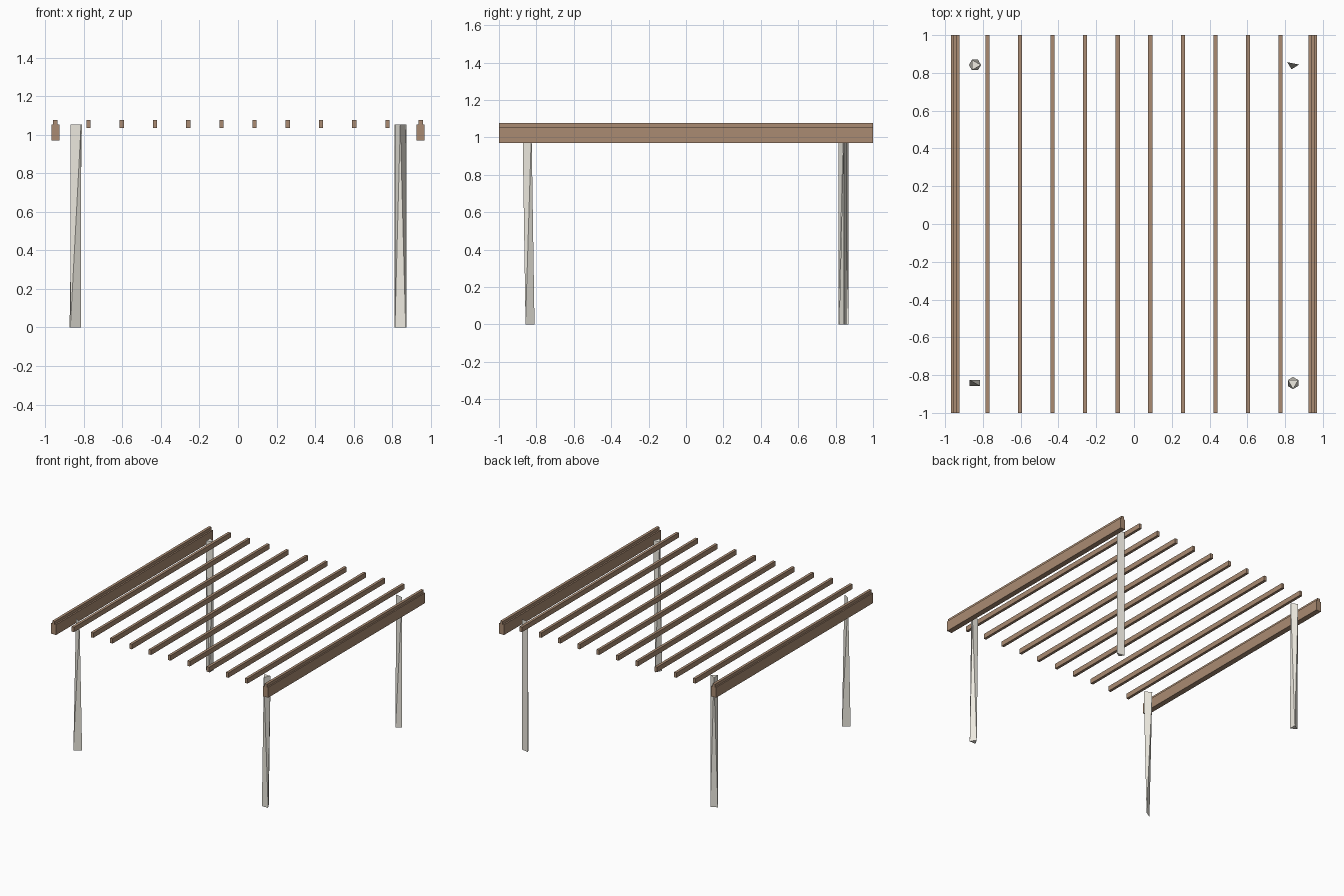
import bpy, bmesh
from math import cos, sin, radians

if "Cube" in bpy.data.objects:
    bpy.data.objects.remove(bpy.data.objects["Cube"])


def material(name, color):
    m = bpy.data.materials.new(name)
    m.diffuse_color = color
    m.use_nodes = True
    m.node_tree.nodes["Principled BSDF"].inputs["Base Color"].default_value = m.diffuse_color
    return m


wood = material("brown_wood", (0.40, 0.26, 0.17, 1))
pale = material("pale_post", (0.87, 0.84, 0.76, 1))


def add_object(name, bm, mat):
    bmesh.ops.recalc_face_normals(bm, faces=bm.faces)
    mesh = bpy.data.meshes.new(name)
    bm.to_mesh(mesh)
    bm.free()
    mesh.materials.append(mat)
    ob = bpy.data.objects.new(name, mesh)
    bpy.context.collection.objects.link(ob)
    return ob


def box(name, x, z0, z1, width):
    bm = bmesh.new()
    bmesh.ops.create_cube(bm, size=1)
    for v in bm.verts:
        v.co = (x + v.co.x * width, v.co.y * 2, (z0 + z1) / 2 + v.co.z * (z1 - z0))
    return add_object(name, bm, wood)


def ring(*angles, r=0.032):
    return [(r * cos(radians(a)), r * sin(radians(a))) for a in angles]


def post(name, x, y, bottom, top):
    # Faceted post: hull between a bottom outline and a different top outline
    bm = bmesh.new()
    for outline, z in ((bottom, 0), (top, 1.053)):
        for px, py in outline:
            bm.verts.new((x + px, y + py, z))
    bmesh.ops.convex_hull(bm, input=bm.verts)
    return add_object(name, bm, pale)


# Side beams
for side, x in (("left", -0.947), ("right", 0.947)):
    box(side + "_beam", x, 0.97, 1.053, 0.044)

# Roof slats
for i in range(12):
    box(f"roof_slat_{i + 1}", -0.948 + i * 1.896 / 11, 1.036, 1.076, 0.022)

# Corner posts, each whittled differently
P = 0.842
post("front_left_post", -P, -P, ring(210, 30), ring(150, 330))
post("front_right_post", P, -P, ring(90, 210, 330), ring(30, 150, 270))
post("back_left_post", -P, P, ring(60, 180, 300), ring(0, 120, 240))
edge = [(-0.031, 0.015), (0.032, 0.002)]
post("back_right_post", P, P, edge + [(-0.008, -0.023)], edge)
